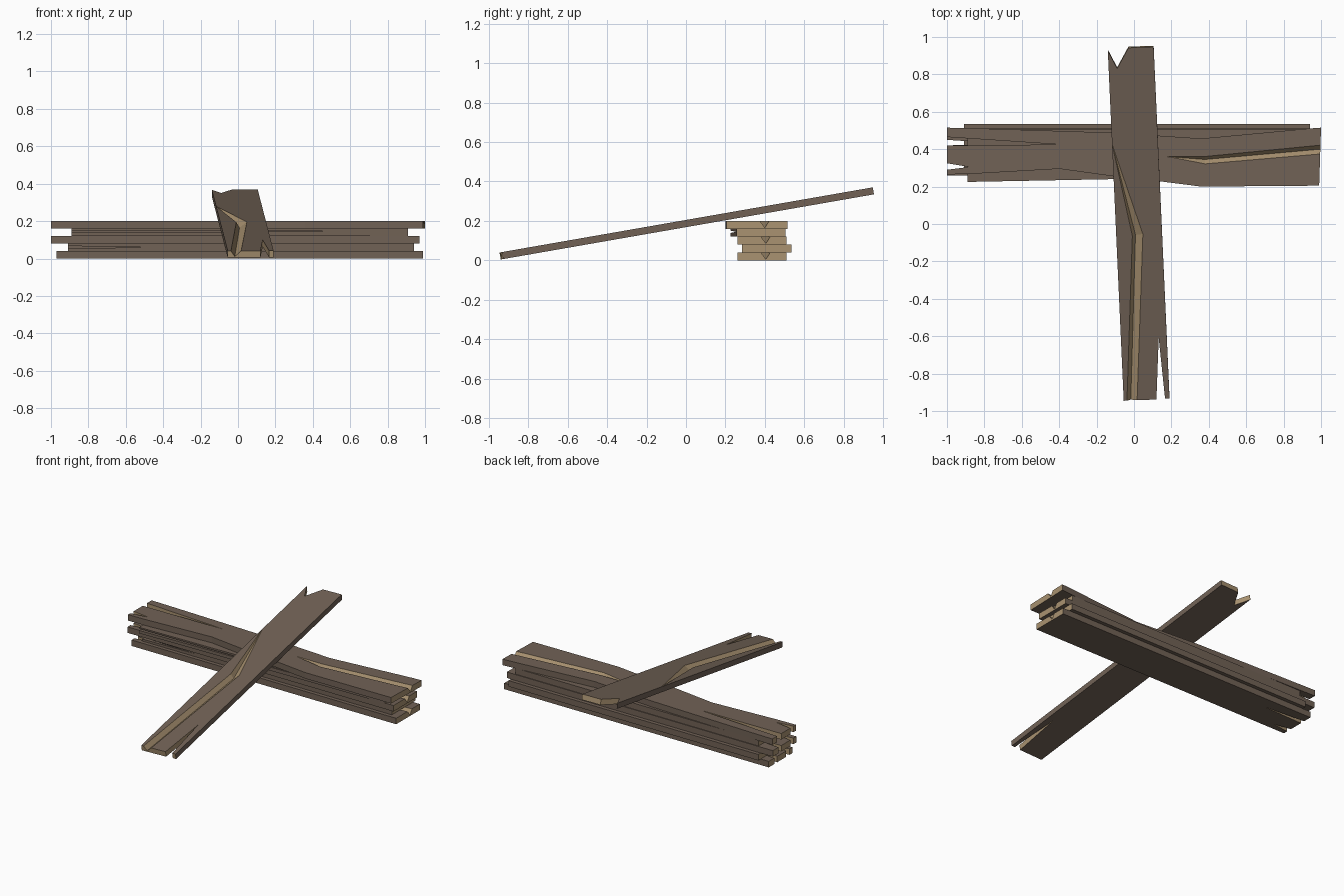
import bpy, bmesh, math
from mathutils import Matrix

if "Cube" in bpy.data.objects:
    bpy.data.objects.remove(bpy.data.objects["Cube"])


def material(name, rgb):
    m = bpy.data.materials.new(name)
    m.diffuse_color = (*rgb, 1)
    m.use_nodes = True
    m.node_tree.nodes["Principled BSDF"].inputs["Base Color"].default_value = m.diffuse_color
    return m


WEATHERED = material("weathered brown wood", (0.165, 0.122, 0.092))
FRESH = material("fresh split wood", (0.40, 0.29, 0.165))
T = 0.04  # plank thickness


def make_object(name, bm):
    bmesh.ops.recalc_face_normals(bm, faces=bm.faces)
    mesh = bpy.data.meshes.new(name)
    bm.to_mesh(mesh)
    bm.free()
    mesh.materials.append(WEATHERED)
    mesh.materials.append(FRESH)
    obj = bpy.data.objects.new(name, mesh)
    bpy.context.collection.objects.link(obj)
    return obj


def plank(name, end_a, side_ab, end_b, side_ba, z0, z1):
    """Extruded outline; walls inside either broken end show fresh wood."""
    pts = end_a + side_ab + end_b + side_ba
    a, b = len(end_a), len(end_a) + len(side_ab)
    c = b + len(end_b)
    bm = bmesh.new()
    lo = [bm.verts.new((x, y, z0)) for x, y in pts]
    hi = [bm.verts.new((x, y, z1)) for x, y in pts]
    bm.faces.new(lo[::-1])
    bm.faces.new(hi)
    n = len(pts)
    for i in range(n):
        j = (i + 1) % n
        f = bm.faces.new((lo[i], lo[j], hi[j], hi[i]))
        f.material_index = int(i < a - 1 or b <= i < c - 1)
    return make_object(name, bm)


def groove(sections, z_top):
    """V cutter lofted through (left, apex, right, depth) sections."""
    bm = bmesh.new()
    rings = []
    for l, p, r, d in sections:
        rings.append([bm.verts.new((*l, z_top + 0.002)),
                      bm.verts.new((*p, z_top - d)),
                      bm.verts.new((*r, z_top + 0.002))])
    for s, t in zip(rings, rings[1:]):
        for i in range(3):
            j = (i + 1) % 3
            bm.faces.new((s[i], s[j], t[j], t[i]))
    bm.faces.new(rings[0])
    bm.faces.new(rings[-1])
    for f in bm.faces:
        f.material_index = 1
    return make_object("groove_cutter", bm)


def slit(x0, x1, z0, z1, y0, y1):
    """Thin wedge cutter for a crack along the edge of a plank."""
    bm = bmesh.new()
    tri = [(x0 - 0.01, z0), (x0 - 0.01, z1), (x1, (z0 + z1) / 2)]
    r = [[bm.verts.new((x, y, z)) for x, z in tri] for y in (y0, y1)]
    for i in range(3):
        j = (i + 1) % 3
        bm.faces.new((r[0][i], r[0][j], r[1][j], r[1][i]))
    bm.faces.new(r[0])
    bm.faces.new(r[1])
    return make_object("slit_cutter", bm)


def carve(obj, cutter):
    mod = obj.modifiers.new("carve", 'BOOLEAN')
    mod.operation, mod.solver, mod.object = 'DIFFERENCE', 'EXACT', cutter
    dg = bpy.context.evaluated_depsgraph_get()
    mesh = bpy.data.meshes.new_from_object(obj.evaluated_get(dg))
    obj.modifiers.clear()
    obj.data = mesh
    bpy.data.objects.remove(cutter)


def end_groove(x_start, x_end, y, z):
    """Groove opening toward the right end of a plank."""
    xm = x_start + 0.2
    return groove([
        ((x_start, y - 0.021), (x_start, y - 0.02), (x_start, y - 0.019), 0.002),
        ((xm, y - 0.06), (xm, y - 0.035), (xm, y - 0.018), 0.03),
        ((x_end + 0.02, y - 0.005), (x_end + 0.02, y + 0.022),
         (x_end + 0.02, y + 0.045), 0.034)], z)


# Lower straight planks of the stack: left x, right x, front y, back y
lower = [("bottom", -0.97, 0.99, 0.26, 0.51),
         ("second", -0.91, 0.94, 0.285, 0.535),
         ("third", -1.0, 0.97, 0.26, 0.51)]
for i, (tag, x0, x1, y0, y1) in enumerate(lower):
    notch = [(x0, y1), (x0, y1 - 0.06), (x0 + 0.3, y1 - 0.08), (x0, y1 - 0.09),
             (x0, y0 + 0.065), (x0 + 0.12, y0 + 0.045), (x0, y0 + 0.03), (x0, y0)]
    if tag == "second":
        notch = [(x0, y1), (x0, y0)]
    p = plank(tag + "_plank", notch, [], [(x1, y0), (x1, y1)], [], i * T, (i + 1) * T)
    if tag == "second":
        carve(p, slit(x0, -0.51, 0.053, 0.067, 0.2, 0.40))
    else:
        carve(p, end_groove(0.2, x1, 0.385, (i + 1) * T))

# Fourth plank, slightly skewed, with a long crack along its front edge
p = plank("fourth_plank", [(-0.89, 0.505), (-0.89, 0.225)], [(-0.1, 0.24)],
          [(0.91, 0.255), (0.91, 0.505)], [], 3 * T, 4 * T)
carve(p, slit(-0.89, 0.64, 0.139, 0.151, 0.15, 0.29))

# Top plank, warped and split at the left end
p = plank("top_plank",
          [(-1, 0.515), (-1, 0.465), (-0.4, 0.425), (-1, 0.42), (-1, 0.325),
           (-0.88, 0.305), (-1, 0.29), (-1, 0.265)],
          [(-0.87, 0.268), (-0.4, 0.295), (-0.11, 0.255), (0.14, 0.228), (0.36, 0.20)],
          [(0.99, 0.205), (1, 0.515)],
          [(0.93, 0.51), (0.36, 0.457), (-0.1, 0.488), (-0.8, 0.51)],
          4 * T, 5 * T)
carve(p, end_groove(0.18, 1.0, 0.38, 5 * T))

# Leaning plank, built flat and tilted onto the stack
TILT = math.radians(9.9)
K = 1 / math.cos(TILT)


def along(pts):
    return [(x, y * K) for x, y in pts]


H = 0.036
lean = plank("leaning_plank",
             along([(-0.055, -0.942), (0.12, -0.935), (0.132, -0.605),
                    (0.166, -0.93), (0.19, -0.93)]), [],
             along([(0.105, 0.95), (-0.03, 0.945), (-0.09, 0.835), (-0.14, 0.93)]), [],
             0, H)
cuts = [((-0.116, 0.42), (-0.115, 0.421), (-0.114, 0.422), 0.002),
        ((-0.01, -0.06), (0.008, -0.06), (0.05, -0.05), 0.03),
        ((-0.04, -0.97), (-0.018, -0.97), (0.018, -0.97), 0.03)]
carve(lean, groove([(*along(c[:3]), c[3]) for c in cuts], H))
lean.data.transform(Matrix.Translation((0, 0.003, 0.169)) @ Matrix.Rotation(TILT, 4, 'X'))
